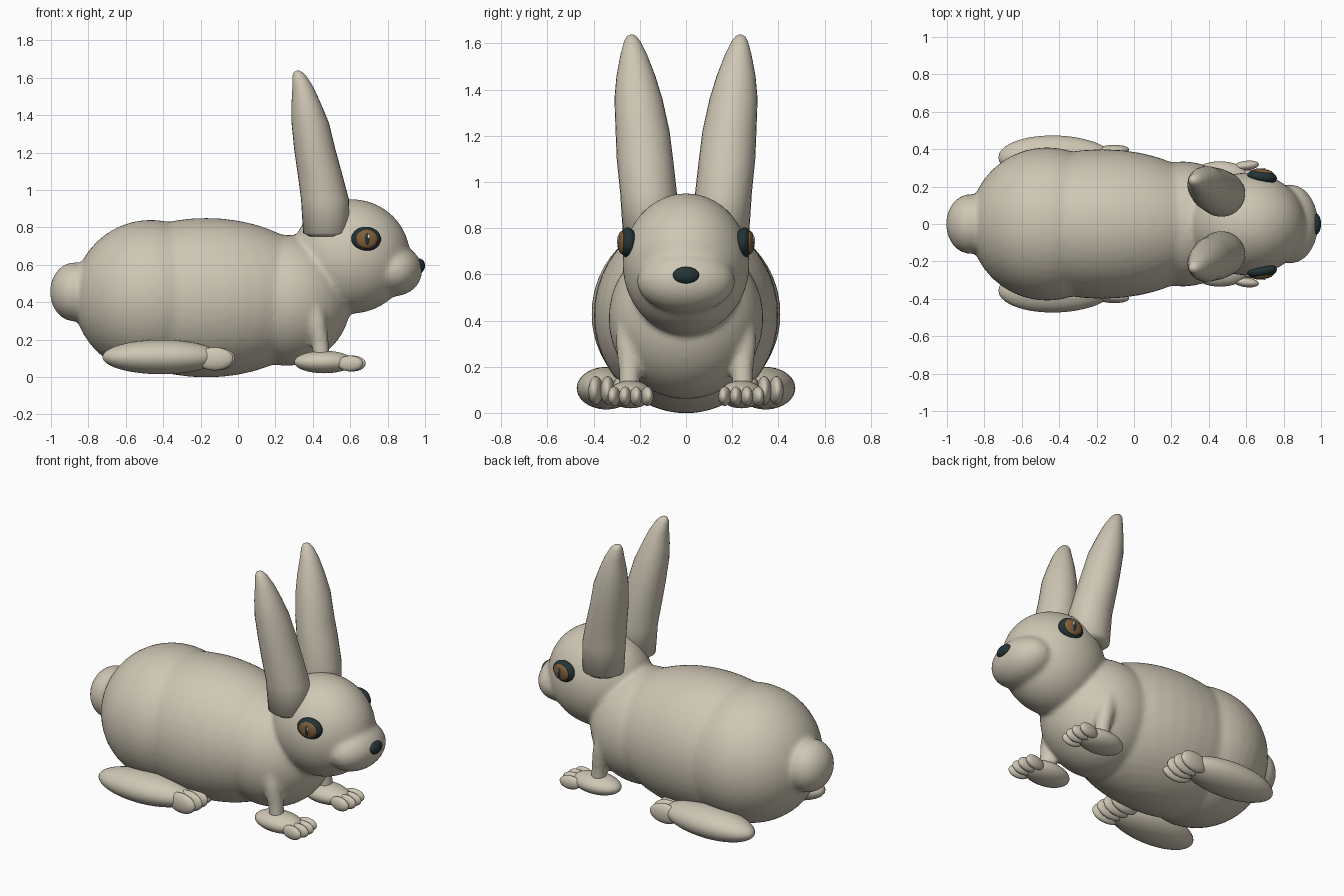
import bpy, bmesh, math
from mathutils import Matrix, Vector

cube = bpy.data.objects.get("Cube")
if cube:
    bpy.data.objects.remove(cube)


def material(name, rgb):
    m = bpy.data.materials.new(name)
    m.use_nodes = True
    m.diffuse_color = (*rgb, 1)
    bsdf = next(n for n in m.node_tree.nodes if n.type == 'BSDF_PRINCIPLED')
    bsdf.inputs["Base Color"].default_value = (*rgb, 1)
    return m


FUR = material("beige fur", (0.62, 0.57, 0.46))
DARK = material("dark slate", (0.018, 0.034, 0.038))
IRIS = material("brown iris", (0.22, 0.115, 0.04))
GLINT = material("pale glint", (0.8, 0.83, 0.85))


def add_ball(bm, loc, radii, yaw=0.0):
    """Ellipsoid added to a bmesh."""
    mat = Matrix.Translation(loc) @ Matrix.Rotation(yaw, 4, 'Z') @ Matrix.Diagonal((*radii, 1))
    bmesh.ops.create_uvsphere(bm, u_segments=40, v_segments=24, radius=1, matrix=mat)


def add_loft(bm, rings, sides=28):
    """Tube through elliptical rings given as x, y, z, x radius, y radius."""
    loops = []
    for x, y, z, rx, ry in rings:
        loops.append([bm.verts.new((x + rx * math.cos(a), y + ry * math.sin(a), z))
                      for a in (2 * math.pi * i / sides for i in range(sides))])
    for low, high in zip(loops, loops[1:]):
        for i in range(sides):
            j = (i + 1) % sides
            bm.faces.new((low[i], low[j], high[j], high[i]))
    bm.faces.new(loops[0][::-1])
    bm.faces.new(loops[-1])


def finish(name, bm, mat):
    bmesh.ops.recalc_face_normals(bm, faces=bm.faces[:])
    mesh = bpy.data.meshes.new(name)
    bm.to_mesh(mesh)
    bm.free()
    mesh.materials.append(mat)
    for p in mesh.polygons:
        p.use_smooth = True
    ob = bpy.data.objects.new(name, mesh)
    bpy.context.collection.objects.link(ob)
    return ob


def ball(name, loc, radii, mat, yaw=0.0):
    bm = bmesh.new()
    add_ball(bm, loc, radii, yaw)
    return finish(name, bm, mat)


# Body: tail, haunches, belly, chest, head, muzzle and forelegs fused softly
bm = bmesh.new()
for loc, radii in (
        ((-0.875, 0, 0.455), (0.13, 0.16, 0.158)),
        ((-0.465, 0, 0.43), (0.415, 0.41, 0.41)),
        ((-0.17, 0, 0.424), (0.66, 0.4, 0.426)),
        ((0.26, 0, 0.41), (0.345, 0.335, 0.35)),
        ((0.605, 0, 0.645), (0.315, 0.275, 0.306)),
        ((0.835, 0, 0.57), (0.15, 0.212, 0.138))):
    add_ball(bm, loc, radii)
for s in (1, -1):
    add_loft(bm, [(0.45, s * 0.245, 0.08, 0.045, 0.045),
                  (0.44, s * 0.245, 0.18, 0.046, 0.046),
                  (0.42, s * 0.245, 0.3, 0.055, 0.06),
                  (0.4, s * 0.225, 0.4, 0.06, 0.075)])
body = finish("body", bm, FUR)
remesh = body.modifiers.new("fuse", 'REMESH')
remesh.mode = 'VOXEL'
remesh.voxel_size = 0.014
remesh.use_smooth_shade = True
soften = body.modifiers.new("soften", 'SMOOTH')
soften.factor = 0.5
soften.iterations = 8

# Nose
ball("nose", (0.97, 0, 0.595), (0.03, 0.058, 0.038), DARK)

for side, s in (("left", 1), ("right", -1)):
    # Tall tapering ear
    bm = bmesh.new()
    add_loft(bm, [(0.475, s * 0.16, 0.75, 0.09, 0.085),
                  (0.473, s * 0.16, 0.77, 0.125, 0.113),
                  (0.465, s * 0.162, 0.95, 0.128, 0.123),
                  (0.435, s * 0.178, 1.1, 0.118, 0.122),
                  (0.41, s * 0.188, 1.22, 0.11, 0.117),
                  (0.386, s * 0.206, 1.36, 0.1, 0.104),
                  (0.365, s * 0.217, 1.46, 0.079, 0.084),
                  (0.347, s * 0.226, 1.55, 0.056, 0.058),
                  (0.328, s * 0.233, 1.61, 0.037, 0.035),
                  (0.321, s * 0.235, 1.63, 0.022, 0.021),
                  (0.32, s * 0.235, 1.638, 0.007, 0.007)])
    finish(side + "_ear", bm, FUR)

    # Eye built of nested flattened balls turned slightly forward
    yaw = -s * 0.14
    centre = Vector((0.685, s * 0.252, 0.738))
    for part, off, radii, mat in (
            ("eye", (0, 0, 0), (0.08, 0.038, 0.065), DARK),
            ("iris", (0, 0.025, 0), (0.058, 0.018, 0.05), IRIS),
            ("pupil", (0, 0.036, 0), (0.016, 0.01, 0.034), DARK),
            ("glint", (0.007, 0.043, 0.014), (0.006, 0.005, 0.013), GLINT)):
        shift = Matrix.Rotation(yaw, 3, 'Z') @ Vector((off[0], s * off[1], off[2]))
        ball(side + "_" + part, centre + shift, radii, mat, yaw)

    # Front paw with four toes
    bm = bmesh.new()
    add_ball(bm, (0.46, s * 0.24, 0.08), (0.16, 0.095, 0.06))
    for i in range(4):
        inner = i in (1, 2)
        add_ball(bm, (0.6 + 0.015 * inner, s * (0.168 + 0.048 * i), 0.072),
                 (0.068, 0.026, 0.042), s * (i - 1.5) * 0.08)
    finish(side + "_front_paw", bm, FUR)

    # Long hind foot with four toes
    bm = bmesh.new()
    add_ball(bm, (-0.41, s * 0.345, 0.107), (0.315, 0.128, 0.092), -s * 0.04)
    for i in range(4):
        add_ball(bm, (-0.125 + 0.01 * (i in (1, 2)), s * (0.235 + 0.052 * i), 0.097),
                 (0.1, 0.031, 0.062), s * (i - 1.5) * 0.05)
    finish(side + "_hind_foot", bm, FUR)
